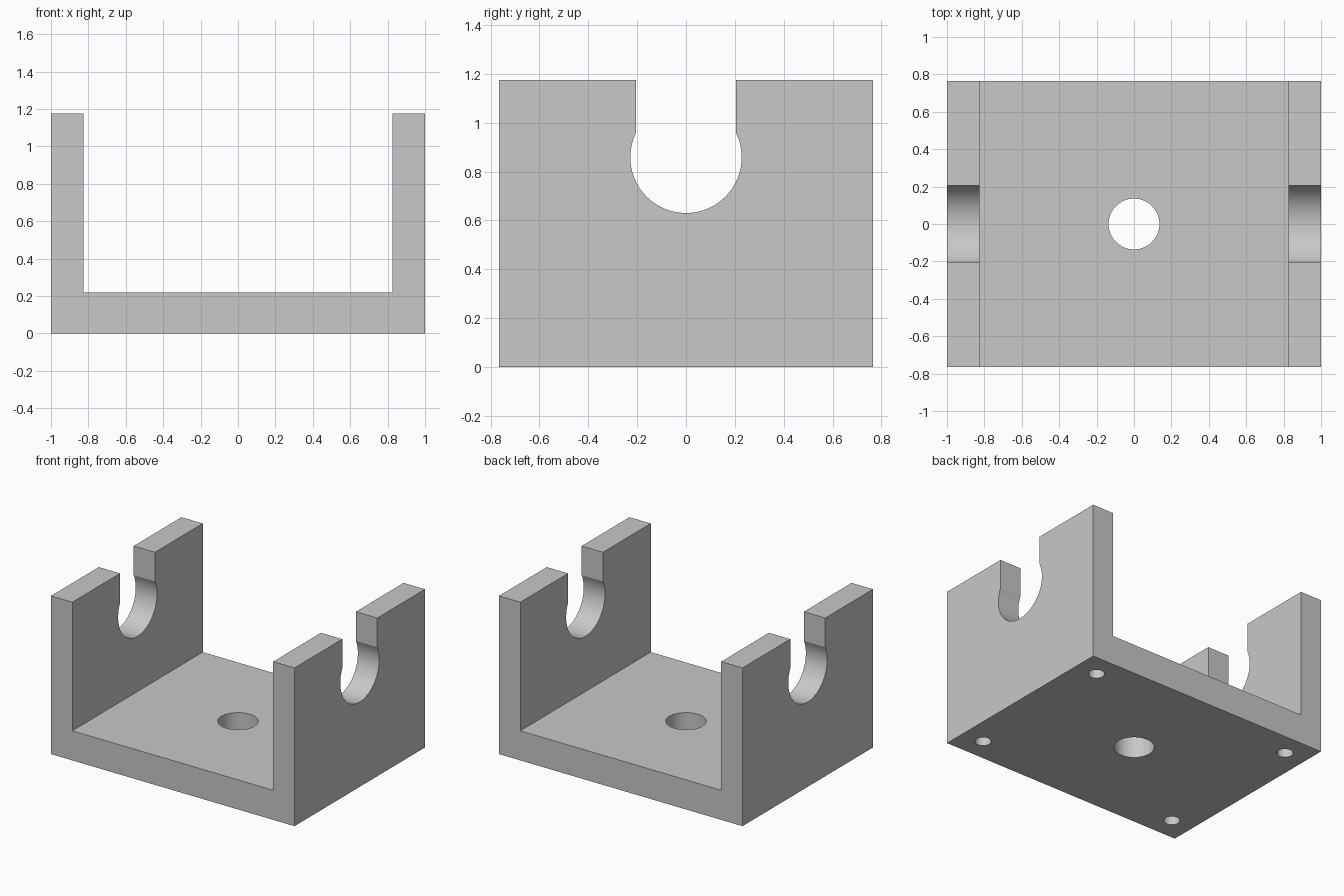
import bpy, bmesh, math
from mathutils import Vector

if "Cube" in bpy.data.objects:
    bpy.data.objects.remove(bpy.data.objects["Cube"], do_unlink=True)

HALF_X, HALF_Y, HEIGHT = 1.0, 0.765, 1.175
WALL, FLOOR = 0.175, 0.22
SLOT_HALF, SEAT_R, SEAT_Z = 0.205, 0.228, 0.858
INNER = HALF_X - WALL

grey = bpy.data.materials.new("plain grey")
grey.use_nodes = True
colour = (0.58, 0.58, 0.58, 1)
grey.diffuse_color = colour
grey.node_tree.nodes["Principled BSDF"].inputs["Base Color"].default_value = colour


def extrude(name, points, vector):
    """Solid made by sweeping a closed profile along a vector."""
    bm = bmesh.new()
    face = bm.faces.new([bm.verts.new(p) for p in points])
    new = bmesh.ops.extrude_face_region(bm, geom=[face], use_keep_orig=True)
    bmesh.ops.translate(bm, vec=Vector(vector),
                        verts=[v for v in new["geom"] if isinstance(v, bmesh.types.BMVert)])
    bmesh.ops.recalc_face_normals(bm, faces=bm.faces)
    mesh = bpy.data.meshes.new(name)
    bm.to_mesh(mesh)
    bm.free()
    mesh.materials.append(grey)
    obj = bpy.data.objects.new(name, mesh)
    bpy.context.collection.objects.link(obj)
    return obj


def arc(radius, start, end, steps):
    return [(radius * math.cos(start + (end - start) * i / steps),
             radius * math.sin(start + (end - start) * i / steps)) for i in range(steps + 1)]


def drill(x, y, radius, top):
    ring = arc(radius, 0, math.tau, 64)[:-1]
    return extrude("hole_cutter", [(x + a, y + b, -0.1) for a, b in ring], (0, 0, top + 0.1))


# U-shaped body: floor with two upright side walls
outline = [(-HALF_X, 0), (HALF_X, 0), (HALF_X, HEIGHT), (INNER, HEIGHT),
           (INNER, FLOOR), (-INNER, FLOOR), (-INNER, HEIGHT), (-HALF_X, HEIGHT)]
bracket = extrude("bracket_body", [(x, -HALF_Y, z) for x, z in outline], (0, 2 * HALF_Y, 0))

# Keyhole slot through both walls: round seat with a narrower open throat
throat = math.acos(SLOT_HALF / SEAT_R)
seat = [(y, SEAT_Z + z) for y, z in arc(SEAT_R, throat, -math.pi - throat, 64)]
slot = seat + [(-SLOT_HALF, HEIGHT + 0.1), (SLOT_HALF, HEIGHT + 0.1)]
cutters = [extrude("slot_cutter", [(-1.1, y, z) for y, z in slot], (2.2, 0, 0))]

# Central through hole and four blind screw holes underneath
cutters.append(drill(0, 0, 0.136, FLOOR + 0.1))
for sx in (-1, 1):
    for sy in (-1, 1):
        cutters.append(drill(sx * 0.828, sy * 0.593, 0.055, 0.17))

bpy.ops.object.select_all(action="DESELECT")
bpy.context.view_layer.objects.active = bracket
bracket.select_set(True)
for cutter in cutters:
    cut = bracket.modifiers.new("cut", "BOOLEAN")
    cut.operation, cut.solver, cut.object = "DIFFERENCE", "EXACT", cutter
    bpy.ops.object.modifier_apply(modifier=cut.name)
    bpy.data.objects.remove(cutter, do_unlink=True)

bpy.ops.object.shade_smooth_by_angle(angle=math.radians(20))
